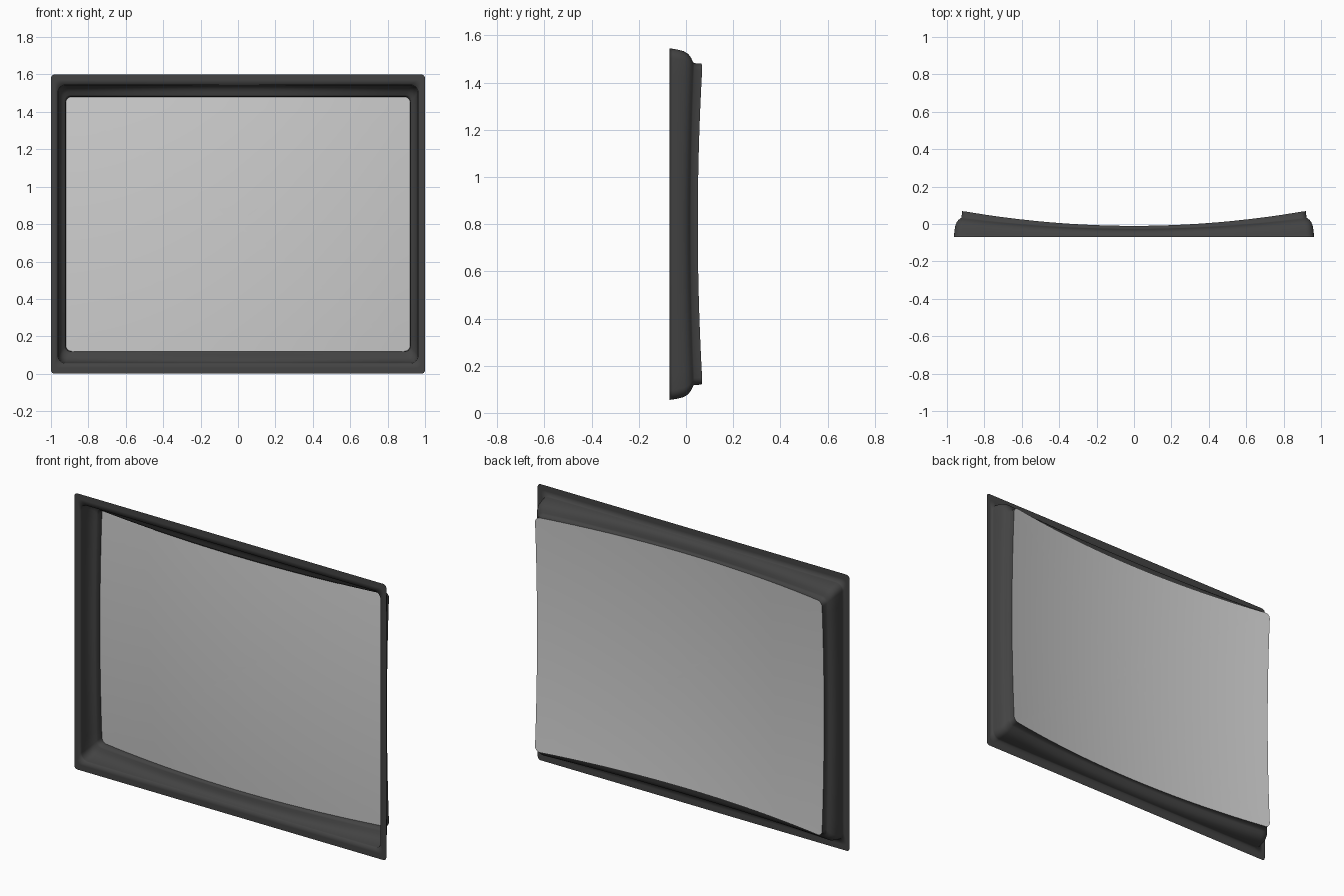
import bpy, bmesh, math

if "Cube" in bpy.data.objects:
    bpy.data.objects.remove(bpy.data.objects["Cube"])

CZ = 0.8            # height of the panel centre
Y0 = -0.07          # plane of the front flange
IX, IZ = 0.92, 0.68  # half size of the screen


def material(name, col):
    m = bpy.data.materials.new(name)
    m.diffuse_color = (*col, 1)
    m.use_nodes = True
    m.node_tree.nodes["Principled BSDF"].inputs["Base Color"].default_value = m.diffuse_color
    return m


def screen_y(x, z):
    # bulging glass: centre forward, corners back
    return -0.03 + 0.08 * (x / IX) ** 2 + 0.02 * (z / IZ) ** 2


def rounded_rect(hx, hz, r, corner=6, edge=20):
    # counter-clockwise loop seen from the front, with subdivided sides
    arcs = []
    for k, (sx, sz) in enumerate([(1, 1), (-1, 1), (-1, -1), (1, -1)]):
        arcs.append([(sx * (hx - r) + r * math.cos((k + i / corner) * math.pi / 2),
                      sz * (hz - r) + r * math.sin((k + i / corner) * math.pi / 2))
                     for i in range(corner + 1)])
    pts = []
    for k in range(4):
        pts += arcs[k]
        a, b = arcs[k][-1], arcs[(k + 1) % 4][0]
        pts += [(a[0] + (b[0] - a[0]) * i / edge, a[1] + (b[1] - a[1]) * i / edge)
                for i in range(1, edge)]
    return pts


def loft(name, rings, mat, centre=None):
    bm = bmesh.new()
    loops = [[bm.verts.new(p) for p in ring] for ring in rings]
    n = len(loops[0])
    for a, b in zip(loops, loops[1:]):
        for j in range(n):
            k = (j + 1) % n
            bm.faces.new((a[j], a[k], b[k], b[j]))
    if centre:
        c = bm.verts.new(centre)
        for j in range(n):
            bm.faces.new((loops[-1][j], loops[-1][(j + 1) % n], c))
    for f in bm.faces:
        f.smooth = True
    me = bpy.data.meshes.new(name)
    bm.to_mesh(me)
    bm.free()
    me.materials.append(mat)
    ob = bpy.data.objects.new(name, me)
    bpy.context.collection.objects.link(ob)
    return ob


# bezel: flat flange, cove sweeping back, short lip meeting the glass
# (inset fraction, depth fraction, corner radius)
profile = [(0, 0, .02), (.25, 0, .025), (.46, 0, .04), (.475, .1, .04), (.5, .24, .04),
           (.56, .45, .04), (.66, .59, .038), (.78, .67, .035), (.9, .72, .032),
           (.98, .76, .03), (1, 1, .03)]
inner = rounded_rect(IX, IZ, .03)
rings = []
for s, f, r in profile:
    loop = rounded_rect(1 - (1 - IX) * s, CZ - (CZ - IZ) * s, r)
    rings.append([(x, Y0 + f * (screen_y(u, w) - Y0), z + CZ)
                  for (x, z), (u, w) in zip(loop, inner)])
loft("bezel", rings, material("dark grey plastic", (.056, .056, .056)))

# curved glass built from shrinking loops
glass = [[(x * t, screen_y(x * t, z * t), z * t + CZ) for x, z in inner]
         for t in [1 - i / 12 for i in range(12)]]
loft("screen", glass, material("light grey glass", (.62, .62, .62)),
     (0, screen_y(0, 0), CZ))
